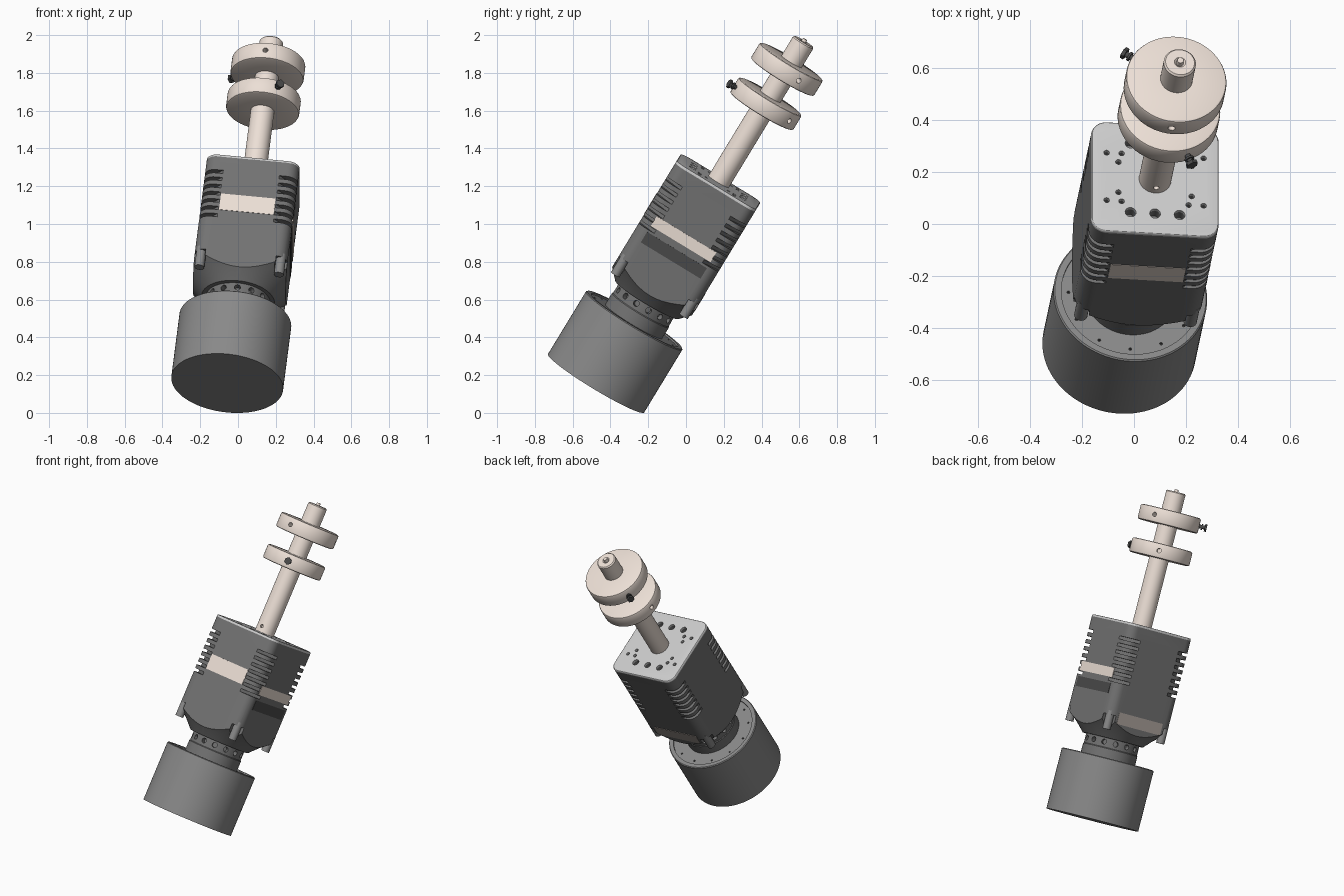
import bpy, bmesh
from math import pi, cos, sin, radians
from mathutils import Vector, Matrix

if "Cube" in bpy.data.objects:
    bpy.data.objects.remove(bpy.data.objects["Cube"])

# Tilted frame: local z runs along the shaft, origin at the base of the drum
A = Vector((0.110, 0.516, 0.849)).normalized()
V = Vector((0, A.z, -A.y)).normalized()
U = V.cross(A)
FRAME = Matrix((U, V, A)).transposed().to_4x4()
FRAME.translation = (-0.057, -0.476, 0.157)


def material(name, rgb):
    m = bpy.data.materials.new(name)
    m.diffuse_color = (*rgb, 1)
    m.use_nodes = True
    m.node_tree.nodes["Principled BSDF"].inputs["Base Color"].default_value = m.diffuse_color
    return m


DARK = material("dark_grey", (0.17, 0.17, 0.17))
DARKER = material("charcoal", (0.07, 0.07, 0.07))
MID = material("mid_grey", (0.25, 0.25, 0.25))
LIGHT = material("light_grey", (0.52, 0.52, 0.52))
CREAM = material("cream", (0.84, 0.74, 0.67))
TAUPE = material("taupe", (0.42, 0.37, 0.34))


def finish(name, bm, mat=None):
    bmesh.ops.recalc_face_normals(bm, faces=bm.faces)
    me = bpy.data.meshes.new(name)
    bm.to_mesh(me)
    bm.free()
    ob = bpy.data.objects.new(name, me)
    bpy.context.collection.objects.link(ob)
    ob.matrix_world = FRAME
    if mat:
        me.materials.append(mat)
    return ob


def lathe(name, profile, mat=None, seg=64):
    bm = bmesh.new()
    vs = [bm.verts.new((r, 0, t)) for r, t in profile]
    es = [bm.edges.new(p) for p in zip(vs, vs[1:])]
    bmesh.ops.spin(bm, geom=vs + es, cent=(0, 0, 0), axis=(0, 0, 1),
                   angle=2 * pi, steps=seg, use_merge=True)
    bmesh.ops.remove_doubles(bm, verts=bm.verts, dist=1e-5)
    return finish(name, bm, mat)


def cyl(bm, centre, direction, r, depth, seg=20):
    rot = Vector(direction).to_track_quat('Z', 'Y').to_matrix().to_4x4()
    bmesh.ops.create_cone(bm, cap_ends=True, segments=seg, radius1=r, radius2=r,
                          depth=depth, matrix=Matrix.Translation(centre) @ rot)


def box(bm, centre, size, turn=0):
    bmesh.ops.create_cube(bm, size=1, matrix=Matrix.Translation(centre)
                          @ Matrix.Rotation(turn, 4, 'Z') @ Matrix.Diagonal((*size, 1)))


def rounded_prism(name, half, radius, t0, t1, mat, bevel=0):
    bm = bmesh.new()
    loop = []
    for k in range(4):
        c = Vector((cos(pi / 4 + k * pi / 2), sin(pi / 4 + k * pi / 2))) * (half - radius) * 2 ** 0.5
        for i in range(9):
            a = k * pi / 2 + i * pi / 16
            loop.append(bm.verts.new((c.x + radius * cos(a), c.y + radius * sin(a), t0)))
    face = bm.faces.new(loop)
    ext = bmesh.ops.extrude_face_region(bm, geom=[face])["geom"]
    top = [g for g in ext if isinstance(g, bmesh.types.BMVert)]
    bmesh.ops.translate(bm, verts=top, vec=(0, 0, t1 - t0))
    if bevel:
        edges = [e for e in bm.edges if e.verts[0] in top and e.verts[1] in top]
        bmesh.ops.bevel(bm, geom=edges, offset=bevel, segments=3, affect='EDGES', profile=0.5)
    return finish(name, bm, mat)


def boolean(ob, cutter, op='DIFFERENCE', keep=False):
    mod = ob.modifiers.new("cut", 'BOOLEAN')
    mod.operation, mod.solver, mod.object = op, 'EXACT', cutter
    bpy.context.view_layer.update()
    me = bpy.data.meshes.new_from_object(ob.evaluated_get(bpy.context.evaluated_depsgraph_get()))
    ob.modifiers.clear()
    ob.data = me
    if not keep:
        bpy.data.objects.remove(cutter)


CORNERS = [(sx, sy) for sx in (-1, 1) for sy in (-1, 1)]

# Drum at the base, with a shallow recess and a ring of tiny holes on top
drum = lathe("drum", [(0, 0), (0.298, 0), (0.298, 0.39), (0.293, 0.395), (0.268, 0.395),
                      (0.268, 0.386), (0, 0.386)], MID, 96)
bm = bmesh.new()
for k in range(12):
    a = k * pi / 6
    cyl(bm, (0.24 * cos(a), 0.24 * sin(a), 0.386), (0, 0, 1), 0.006, 0.03, 10)
boolean(drum, finish("drum_holes", bm))

# Neck with a ring of radial holes
neck = lathe("neck", [(0, 0.38), (0.176, 0.38), (0.176, 0.455), (0.172, 0.46), (0.172, 0.54), (0, 0.54)], DARK)
bm = bmesh.new()
for k in range(14):
    a = (k + 0.5) * 2 * pi / 14
    cyl(bm, (0.17 * cos(a), 0.17 * sin(a), 0.493), (cos(a), sin(a), 0), 0.016, 0.06)
boolean(neck, finish("neck_holes", bm))

# Motor body: rounded square block trimmed by a cone underneath
body = rounded_prism("motor_body", 0.247, 0.06, 0.5, 1.243, DARK)
boolean(body, lathe("cone_trim", [(0, 0.52), (0.195, 0.52), (0.247, 0.575), (0.335, 0.65),
                                  (0.6, 0.9), (0.6, 1.4), (0, 1.4)], None, 96), 'INTERSECT')

# Cooling slots across the corners and scoops at the lower corners
bm = bmesh.new()
for sx, sy in CORNERS:
    turn = pi / 4 * sx * sy
    for i in range(7):
        d = 0.38 * 0.5 ** 0.5
        box(bm, (sx * d, sy * d, 0.88 + 0.045 * i), (0.2, 0.4, 0.02), turn)
    cyl(bm, (sx * 0.228, sy * 0.228, 0.57), (0, 0, 1), 0.045, 0.19)
boolean(body, finish("slot_cutters", bm))

# Screw bosses in the scoops
bm = bmesh.new()
for sx, sy in CORNERS:
    cyl(bm, (sx * 0.212, sy * 0.212, 0.63), (0, 0, 1), 0.026, 0.12)
finish("corner_bosses", bm, MID)

# Top plate and its mounting holes
plate = rounded_prism("top_plate", 0.247, 0.06, 1.242, 1.257, LIGHT, 0.008)
bm = bmesh.new()
for s in (-1, 1):
    for u in (-0.095, 0, 0.095):
        cyl(bm, (u, s * 0.155, 1.25), (0, 0, 1), 0.021, 0.09)
for sx, sy in CORNERS:
    for u, v in ((0.188, 0.107), (0.142, 0.068), (0.13, 0.108)):
        cyl(bm, (sx * u, sy * v, 1.25), (0, 0, 1), 0.011, 0.09, 14)
holes = finish("plate_holes", bm)
boolean(body, holes, keep=True)
boolean(plate, holes)

# Coloured bands on the body faces
for name, centre, size, mat in (
        ("front_band", (0, -0.246, 0.965), (0.29, 0.006, 0.1), CREAM),
        ("right_band", (0.246, 0, 0.925), (0.006, 0.37, 0.06), CREAM),
        ("right_dark_band", (0.246, 0, 0.825), (0.006, 0.37, 0.065), DARKER),
        ("back_panel", (0, 0.246, 0.655), (0.34, 0.006, 0.075), TAUPE)):
    bm = bmesh.new()
    box(bm, centre, size)
    finish(name, bm, mat)

# Output shaft with a centre nub and a pin hole
shaft = lathe("shaft", [(0, 1.25), (0.0625, 1.25), (0.0625, 2.123), (0.056, 2.13), (0.022, 2.13),
                        (0.014, 2.122), (0.012, 2.145), (0, 2.145)], CREAM, 48)
bm = bmesh.new()
cyl(bm, (0, -0.06, 1.295), (0, 1, 0), 0.011, 0.04)
boolean(shaft, finish("pin_hole", bm))

# Two collars on the shaft, each with two radial holes and a clamp screw
for name, t0, t1, angle in (("lower_collar", 1.695, 1.788, -68), ("upper_collar", 1.908, 2.005, 146)):
    b = 0.01
    collar = lathe(name, [(0.06, t0), (0.195 - b, t0), (0.192, t0 + 0.003), (0.195, t0 + b), (0.195, t1 - b),
                          (0.192, t1 - 0.003), (0.195 - b, t1), (0.06, t1), (0.06, t0)], CREAM, 80)
    mid = (t0 + t1) / 2
    bm = bmesh.new()
    for extra in (120, 240):
        d = Vector((cos(radians(angle + extra)), sin(radians(angle + extra)), 0))
        cyl(bm, d * 0.185 + Vector((0, 0, mid)), d, 0.014, 0.09)
    boolean(collar, finish("collar_holes", bm))
    bm = bmesh.new()
    d = Vector((cos(radians(angle)), sin(radians(angle)), 0))
    for dist, r, depth, seg in ((0.205, 0.012, 0.06, 16), (0.212, 0.019, 0.008, 16), (0.236, 0.024, 0.014, 6)):
        cyl(bm, d * dist + Vector((0, 0, mid)), d, r, depth, seg)
    finish(name + "_screw", bm, DARKER)

# Smooth shading with sharp edges kept
for ob in bpy.context.collection.objects:
    ob.select_set(True)
    bpy.context.view_layer.objects.active = ob
bpy.ops.object.shade_smooth_by_angle(angle=radians(30))
